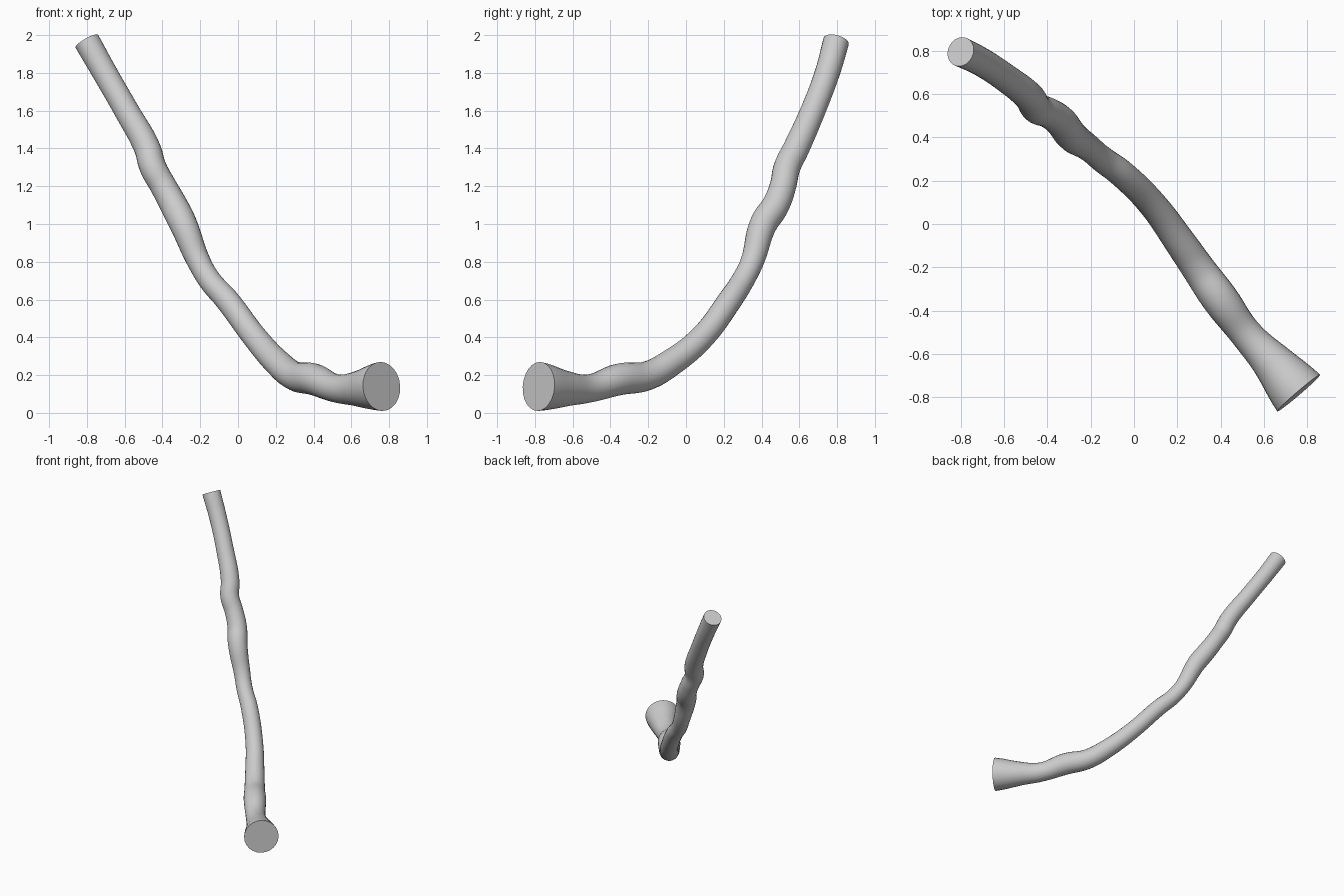
import bpy
import math

cube = bpy.data.objects.get("Cube")
if cube:
    bpy.data.objects.remove(cube, do_unlink=True)

# Single bare grey
grey = bpy.data.materials.new("plain_grey")
grey.use_nodes = True
colour = (0.6, 0.6, 0.6, 1)
grey.diffuse_color = colour
grey.node_tree.nodes["Principled BSDF"].inputs["Base Color"].default_value = colour

# Centre line from the flared foot to the tip: x, y, z, radius
path = [
    (0.76, -0.78, 0.14, 0.13),
    (0.64, -0.64, 0.128, 0.096),
    (0.52, -0.51, 0.13, 0.075),
    (0.40, -0.35, 0.178, 0.084),
    (0.30, -0.21, 0.195, 0.077),
    (0.21, -0.08, 0.265, 0.072),
    (0.09, 0.085, 0.40, 0.066),
    (-0.06, 0.235, 0.60, 0.064),
    (-0.148, 0.30, 0.70, 0.061),
    (-0.207, 0.35, 0.80, 0.062),
    (-0.29, 0.41, 1.0, 0.073),
    (-0.34, 0.475, 1.1, 0.073),
    (-0.395, 0.513, 1.2, 0.07),
    (-0.45, 0.535, 1.3, 0.071),
    (-0.48, 0.583, 1.4, 0.07),
    (-0.59, 0.672, 1.6, 0.066),
    (-0.705, 0.748, 1.8, 0.066),
    (-0.80, 0.795, 1.967, 0.069),
]

# Swept round limb with capped ends
curve = bpy.data.curves.new("branch", "CURVE")
curve.dimensions = "3D"
curve.resolution_u = 8
curve.bevel_depth = 1.0
curve.bevel_resolution = 10
curve.use_fill_caps = True
curve.twist_mode = "MINIMUM"
spline = curve.splines.new("BEZIER")
spline.radius_interpolation = "CARDINAL"
spline.bezier_points.add(len(path) - 1)
for point, (x, y, z, r) in zip(spline.bezier_points, path):
    point.co = (x, y, z)
    point.radius = r
    point.handle_left_type = point.handle_right_type = "AUTO"
curve.materials.append(grey)

branch = bpy.data.objects.new("branch", curve)
bpy.context.collection.objects.link(branch)
bpy.ops.object.select_all(action="DESELECT")
branch.select_set(True)
bpy.context.view_layer.objects.active = branch
bpy.ops.object.convert(target="MESH")

# Weld the caps to the tube, then smooth all but the rims
branch = bpy.context.object
bpy.ops.object.mode_set(mode="EDIT")
bpy.ops.mesh.select_all(action="SELECT")
bpy.ops.mesh.remove_doubles(threshold=0.0005)
bpy.ops.mesh.normals_make_consistent(inside=False)
bpy.ops.object.mode_set(mode="OBJECT")
bpy.ops.object.shade_smooth_by_angle(angle=math.radians(40))
